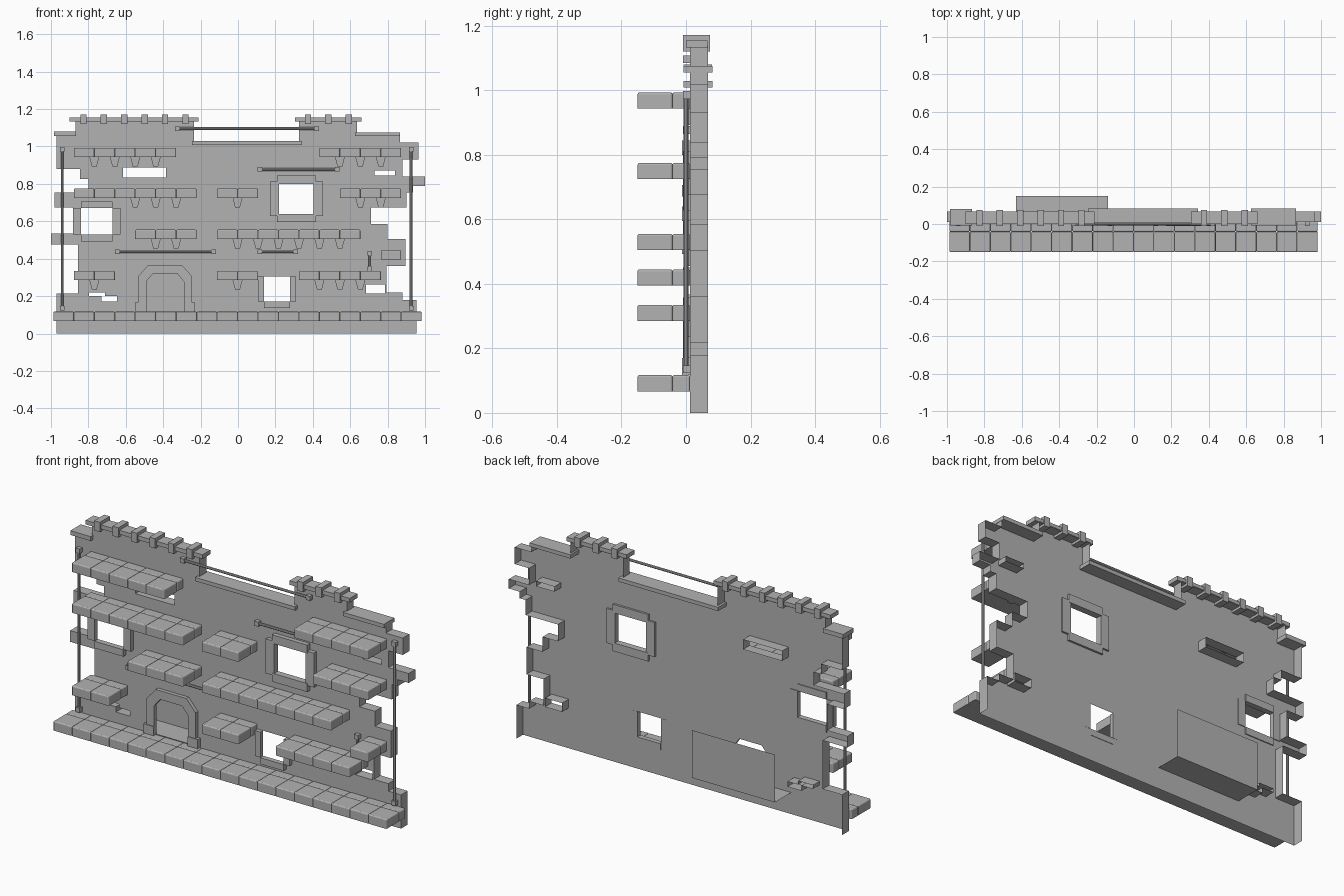
import bpy, bmesh
from mathutils import Vector

if "Cube" in bpy.data.objects:
    bpy.data.objects.remove(bpy.data.objects["Cube"])

FRONT, BACK = 0.012, 0.068
PITCH, X0 = 0.1094, -0.987

# Dark stone grey for the whole model
STONE = bpy.data.materials.new("dark_stone")
STONE.diffuse_color = (.45, .45, .45, 1)
STONE.use_nodes = True
STONE.node_tree.nodes["Principled BSDF"].inputs["Base Color"].default_value = STONE.diffuse_color


def finish(bm, name):
    me = bpy.data.meshes.new(name)
    bm.to_mesh(me)
    bm.free()
    me.materials.append(STONE)
    ob = bpy.data.objects.new(name, me)
    bpy.context.collection.objects.link(ob)
    return ob


def add_box(bm, x0, x1, y0, y1, z0, z1):
    vs = bmesh.ops.create_cube(bm, size=1)["verts"]
    for v in vs:
        v.co = Vector(((x0 + x1) / 2 + v.co.x * (x1 - x0),
                       (y0 + y1) / 2 + v.co.y * (y1 - y0),
                       (z0 + z1) / 2 + v.co.z * (z1 - z0)))
    return vs


def boxes(name, items):
    bm = bmesh.new()
    for b in items:
        add_box(bm, *b)
    return finish(bm, name)


def add_prism(bm, pts, y0, y1):
    f = bm.faces.new([bm.verts.new((x, y0, z)) for x, z in pts])
    r = bmesh.ops.extrude_face_region(bm, geom=[f], use_keep_orig=True)
    for g in r["geom"]:
        if isinstance(g, bmesh.types.BMVert):
            g.co.y = y1
    bmesh.ops.recalc_face_normals(bm, faces=bm.faces[:])


def rect(x0, x1, z0, z1):
    return [(x0, z0), (x1, z0), (x1, z1), (x0, z1)]


# Ruined wall: front sheet with openings, returns at broken edges, open at the back
left = [(-.97, 0), (-.97, .215), (-.855, .215), (-.855, .475), (-1, .475), (-1, .535),
        (-.88, .535), (-.88, .675), (-.98, .675), (-.98, .755), (-.80, .755), (-.80, .825),
        (-.845, .825), (-.845, .88), (-.97, .88), (-.97, 1.06), (-.87, 1.06), (-.87, 1.135),
        (-.235, 1.135), (-.235, 1.02)]
right = [(.325, 1.02), (.325, 1.135), (.635, 1.135), (.635, 1.06), (.865, 1.06), (.865, 1.02),
         (.965, 1.02), (.965, .93), (.88, .93), (.88, .84), (1, .84), (1, .79), (.935, .79),
         (.935, .755), (.9, .755), (.9, .675), (.71, .675), (.71, .585), (.8, .585),
         (.8, .505), (.895, .505), (.895, .36), (.795, .36), (.795, .22), (.88, .22),
         (.88, .18), (.955, .18), (.955, 0)]
arch_in = [(-.49, .118), (-.49, .278), (-.455, .32), (-.325, .32), (-.29, .278), (-.29, .118)]
windows = [(-.84, -.67, .53, .67), (.22, .405, .64, .80), (.14, .277, .17, .305)]
framed = [rect(*w) for w in windows] + [arch_in]
broken = [left + right, rect(-.615, -.385, .835, .888), rect(.73, .84, .845, .872),
          rect(.685, .785, .215, .262),
          [(-.797, .2), (-.73, .2), (-.73, .172), (-.647, .172), (-.647, .2), (-.71, .2001),
           (-.71, .22), (-.797, .22)]]
bm = bmesh.new()
edges, returns = [], []
for loop in broken + framed:
    vs = [bm.verts.new((x, FRONT, z)) for x, z in loop]
    es = [bm.edges.new((vs[i - 1], vs[i])) for i in range(len(vs))]
    edges += es
    if loop not in framed:
        returns += es
bmesh.ops.triangle_fill(bm, use_beauty=True, use_dissolve=False, edges=edges, normal=(0, -1, 0))
back = {}
for e in returns:
    a, b = e.verts
    if a.co.z == 0 and b.co.z == 0:
        continue
    for v in (a, b):
        if v not in back:
            back[v] = bm.verts.new((v.co.x, BACK, v.co.z))
    bm.faces.new((a, b, back[b], back[a]))
bmesh.ops.recalc_face_normals(bm, faces=bm.faces[:])
finish(bm, "wall")


# Stone ledges: two rows of blocks, rounded except underneath, small corbels at joints
def ledge(name, k, n, top, corbels=True, skip=()):
    bm = bmesh.new()
    for i in range(k, k + n):
        x = X0 + i * PITCH
        for y0, y1 in ((-.15, -.042), (-.042, FRONT)):
            add_box(bm, x, x + PITCH, y0, y1, top - .05, top)
    es = [e for e in bm.edges if max(v.co.z for v in e.verts) > top - .01]
    bmesh.ops.bevel(bm, geom=es, offset=.006, segments=3, affect='EDGES', profile=.5)
    if corbels:
        for i in range(k + 1, k + n):
            if i in skip:
                continue
            x, z = X0 + i * PITCH, top - .05
            add_prism(bm, [(x - .026, z), (x - .013, z - .05), (x + .013, z - .05), (x + .026, z)],
                      0, FRONT)
    finish(bm, name)


ledge("base_ledge", 0, 18, .117, False)
for j, (k, n, top, skip) in enumerate([
        (1, 5, .993, ()), (13, 4, .993, ()), (1, 6, .775, (2, 3)), (8, 2, .775, ()),
        (14, 3, .775, ()), (4, 3, .555, ()), (8, 7, .555, ()), (1, 2, .335, ()),
        (8, 2, .335, ()), (12, 4, .335, ()), (16, 1, .445, ())]):
    ledge(f"platform_{j + 1}", k, n, top, True, skip)

# Window frames
for j, (x0, x1, z0, z1) in enumerate(windows):
    w = (.043, .05, .034)[j]
    h = (.037, .045, .034)[j]
    e = (.0, .012, .0)[j]
    d = (.016, .022, .013)[j]
    parts = [(x0 - w, x0, -.01, d, z0 - e, z1 + e), (x1, x1 + w, -.01, d, z0 - e, z1 + e),
             (x0 - e, x1 + e, -.012, d + .001, z0 - h, z0)]
    if j < 2:
        parts.append((x0 - e, x1 + e, -.012, d + .001, z1, z1 + h))
    boxes(f"window_frame_{j + 1}", parts)

# Door surround, with the recess floor and back panel behind it
bm = bmesh.new()
outer = [(-.245, .118), (-.245, .305), (-.30, .367), (-.48, .367), (-.535, .305), (-.535, .118)]
add_prism(bm, arch_in + outer, -.008, FRONT)
add_box(bm, -.55, -.49, -.012, FRONT, .118, .167)
add_box(bm, -.29, -.23, -.012, FRONT, .118, .167)
finish(bm, "door_surround")
bm = bmesh.new()
v = [bm.verts.new((x, y, z)) for y, z in ((FRONT, .115), (.15, .115), (.15, .37))
     for x in (-.63, -.14)]
bm.faces.new((v[0], v[1], v[3], v[2]))
bm.faces.new((v[2], v[3], v[5], v[4]))
finish(bm, "door_recess")

# Coping along the broken wall top
boxes("coping", [(-.9, -.21, 0, .066, 1.133, 1.155), (.305, .66, 0, .066, 1.133, 1.155),
                 (-.985, -.865, -.008, .08, 1.057, 1.08), (.625, .867, -.008, .082, 1.055, 1.075),
                 (-.247, .342, -.008, .082, 1.008, 1.028)])
boxes("coping_clasps", [(x - .017, x + .017, -.01, .074, 1.12, 1.172)
                        for x in [-.826 + .109 * i for i in range(6)]
                        + [.374 + .109 * i for i in range(3)]])


# Thin rods with square end brackets
def rod(name, a, b):
    a, b = Vector((a[0], 0, a[1])), Vector((b[0], 0, b[1]))
    bm = bmesh.new()
    r = bmesh.ops.create_cone(bm, cap_ends=True, segments=8, radius1=.007, radius2=.007,
                              depth=(b - a).length)
    q = (b - a).to_track_quat('Z', 'Y')
    for v in r["verts"]:
        v.co = q @ v.co + (a + b) / 2
    for p in (a, b):
        add_box(bm, p.x - .012, p.x + .012, -.01, FRONT, p.z - .012, p.z + .012)
    finish(bm, name)


for j, (a, b) in enumerate([((-.94, .135), (-.94, .985)), ((.925, .135), (.925, .985)),
                            ((.705, .345), (.705, .43)), ((-.325, 1.096), (.42, 1.096)),
                            ((.115, .877), (.53, .877)), ((-.645, .438), (-.13, .438)),
                            ((.115, .438), (.31, .438))]):
    rod(f"rod_{j + 1}", a, b)
